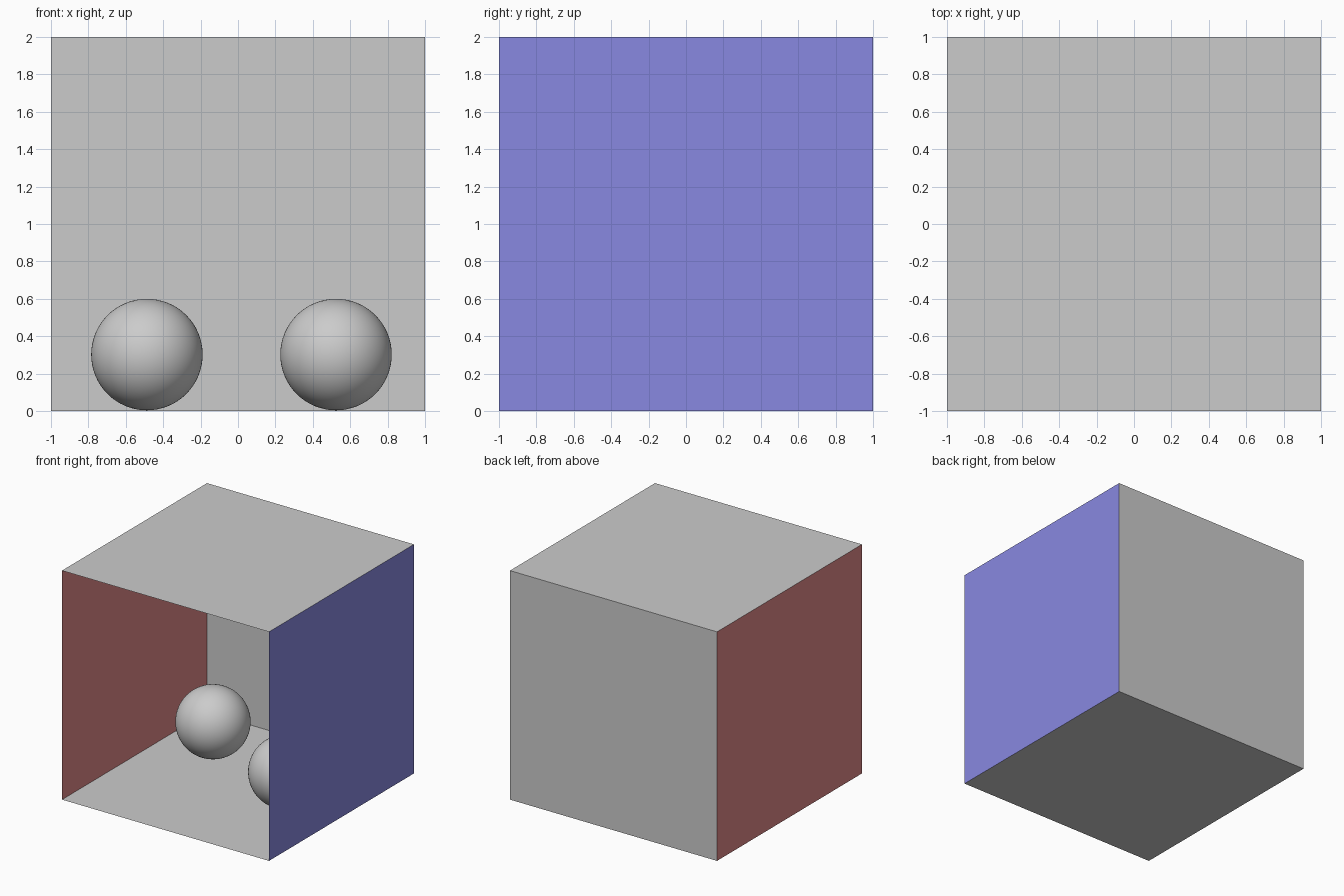
import bpy
from math import pi

if "Cube" in bpy.data.objects:
    bpy.data.objects.remove(bpy.data.objects["Cube"])


def material(name, rgb):
    m = bpy.data.materials.new(name)
    m.diffuse_color = (*rgb, 1)
    m.use_nodes = True
    m.node_tree.nodes["Principled BSDF"].inputs["Base Color"].default_value = m.diffuse_color
    return m


def panel(name, loc, rot, mat=None):
    bpy.ops.mesh.primitive_plane_add(size=2, location=loc, rotation=rot)
    o = bpy.context.object
    o.name = name
    if mat:
        o.data.materials.append(mat)


def ball(name, loc, r=0.298):
    bpy.ops.mesh.primitive_uv_sphere_add(segments=64, ring_count=32, radius=r, location=loc)
    bpy.context.object.name = name
    bpy.ops.object.shade_smooth()


red = material("red", (0.75, 0.25, 0.25))
blue = material("blue", (0.25, 0.25, 0.75))

# Open-fronted room made of thin panels facing inwards
panel("floor", (0, 0, 0), (0, 0, 0))
panel("ceiling", (0, 0, 2), (pi, 0, 0))
panel("back_wall", (0, 1, 1), (pi / 2, 0, 0))
panel("left_wall", (-1, 0, 1), (0, pi / 2, 0), red)
panel("right_wall", (1, 0, 1), (0, -pi / 2, 0), blue)

# Two balls resting on the floor
ball("left_ball", (-0.487, 0.35, 0.302))
ball("right_ball", (0.524, -0.09, 0.302))
